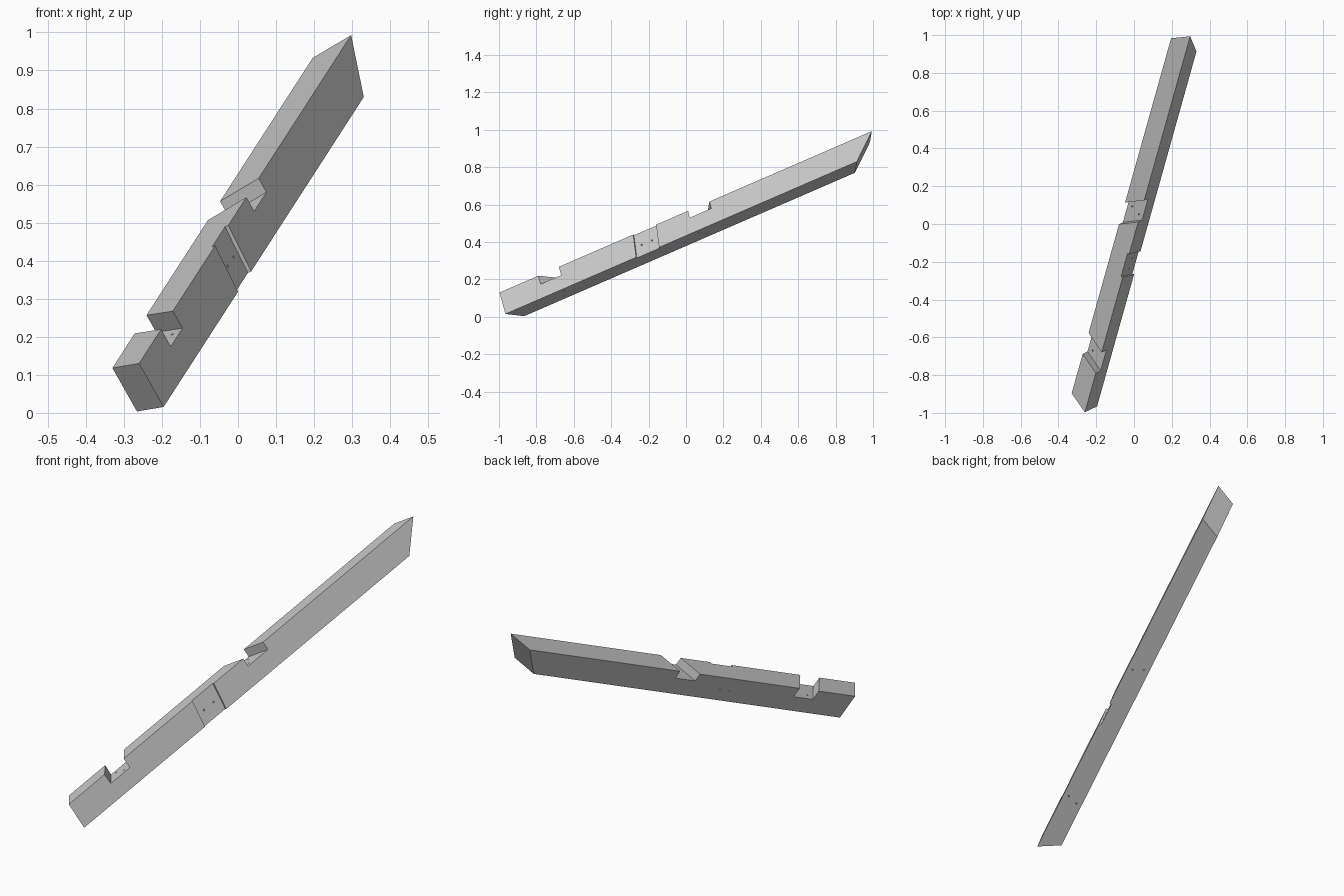
import bpy
import bmesh
from mathutils import Matrix, Vector

cube = bpy.data.objects.get("Cube")
if cube:
    bpy.data.objects.remove(cube, do_unlink=True)

WIDTH, HEIGHT = 0.103, 0.135


def add_object(name, bm):
    bmesh.ops.recalc_face_normals(bm, faces=bm.faces)
    mesh = bpy.data.meshes.new(name)
    bm.to_mesh(mesh)
    bm.free()
    obj = bpy.data.objects.new(name, mesh)
    bpy.context.collection.objects.link(obj)
    return obj


def prism(name, xs, zs, start, end):
    """Block along y whose two ends are skewed planes: y = f(x, z)."""
    bm = bmesh.new()
    bmesh.ops.create_cube(bm, size=1)
    for v in bm.verts:
        x, z = xs[v.co.x > 0], zs[v.co.z > 0]
        y = (end if v.co.y > 0 else start)(x, z)
        v.co = (x, y, z)
    return add_object(name, bm)


def drill(name, centre, axis):
    """Thin round cutter running through the whole beam."""
    bm = bmesh.new()
    bmesh.ops.create_cone(bm, cap_ends=True, segments=12, radius1=0.004,
                          radius2=0.004, depth=0.5)
    turn = Vector((0, 0, 1)).rotation_difference(Vector(axis)).to_matrix().to_4x4()
    bm.transform(Matrix.Translation(centre) @ turn)
    return add_object(name, bm)


# Beam with mitred ends; x = 0 and z = 0 are its outer side and top
beam = prism("timber_beam", (-WIDTH, 0), (-HEIGHT, 0),
             lambda x, z: -0.65 * x,
             lambda x, z: 2.24 + 0.555 * x + 0.93 * z)

# Skewed notches in the top, and a shallow recess in the side
over = 0.05
cutters = [
    prism("lower_notch_cutter", (-WIDTH - over, over), (-0.053, over),
          lambda x, z: 0.233 - 0.68 * x, lambda x, z: 0.357 - 0.68 * x),
    prism("upper_notch_cutter", (-WIDTH - over, over), (-0.043, over),
          lambda x, z: 1.134 + 0.57 * x, lambda x, z: 1.263 + 0.57 * x),
    prism("side_recess_cutter", (-0.01, over), (-HEIGHT - over, over),
          lambda x, z: 0.804 + 0.13 * z, lambda x, z: 0.942 + 0.13 * z),
]

# Pairs of peg holes through each joint
for side in (-1, 1):
    mid = -WIDTH / 2 + side * 0.0245
    cutters += [
        drill("lower_hole_cutter", (mid, 0.33 + side * 0.01, 0), (0, 0, 1)),
        drill("upper_hole_cutter", (mid, 1.169 - side * 0.013, 0), (0, 0, 1)),
        drill("side_hole_cutter", (0, 0.863 + side * 0.031, -0.073), (1, 0, 0)),
    ]

for cutter in cutters:
    cutter.hide_render = True
    mod = beam.modifiers.new(cutter.name, "BOOLEAN")
    mod.operation = "DIFFERENCE"
    mod.solver = "EXACT"
    mod.object = cutter

# Bake the cuts and remove the helpers
bpy.context.view_layer.update()
graph = bpy.context.evaluated_depsgraph_get()
mesh = bpy.data.meshes.new_from_object(beam.evaluated_get(graph))
beam.modifiers.clear()
beam.data = mesh
for cutter in cutters:
    bpy.data.objects.remove(cutter, do_unlink=True)

# Lay the beam on its sloping line
along = Vector((0.28, 1, 0.4335)).normalized()
across = Vector((0.842, -0.393, 0.367))
across = (across - along * across.dot(along)).normalized()
up = across.cross(along)
frame = Matrix((across, along, up)).transposed().to_4x4()
mesh.transform(Matrix.Translation((-0.26, -0.997, 0.13)) @ frame)

# Single grey finish
grey = bpy.data.materials.new("plain_grey")
grey.use_nodes = True
colour = (0.58, 0.58, 0.58, 1)
grey.diffuse_color = colour
grey.node_tree.nodes["Principled BSDF"].inputs["Base Color"].default_value = colour
mesh.materials.clear()
mesh.materials.append(grey)
for face in mesh.polygons:
    face.material_index = 0
    face.use_smooth = False
